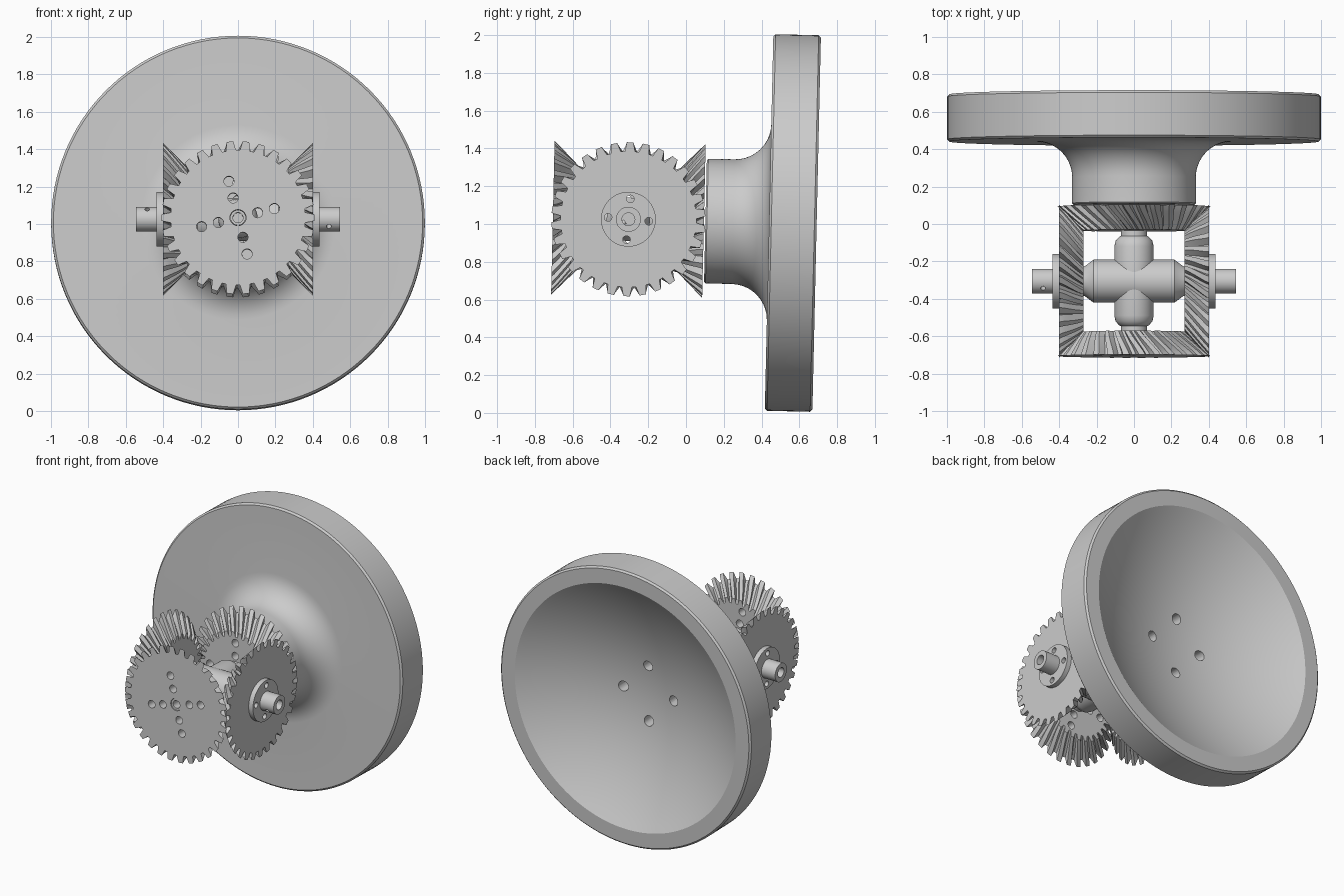
import bpy, bmesh
from math import sin, cos, pi, radians
from mathutils import Vector, Matrix

if "Cube" in bpy.data.objects:
    bpy.data.objects.remove(bpy.data.objects["Cube"], do_unlink=True)

grey = bpy.data.materials.new("plain grey")
grey.use_nodes = True
COLOUR = (0.6, 0.6, 0.6, 1)
grey.diffuse_color = COLOUR
grey.node_tree.nodes["Principled BSDF"].inputs["Base Color"].default_value = COLOUR

# The whole assembly leans slightly about the gear centre
FRAME = Matrix.Translation((0, -0.305, 1.025)) @ Matrix.Rotation(radians(-1.3), 4, 'X')
FRONT, BACK, LEFT, RIGHT = (Vector(d) for d in ((0, -1, 0), (0, 1, 0), (1, 0, 0), (-1, 0, 0)))
TEETH = 30


def to_object(bm, name):
    bmesh.ops.recalc_face_normals(bm, faces=bm.faces)
    mesh = bpy.data.meshes.new(name)
    bm.to_mesh(mesh)
    bm.free()
    mesh.materials.append(grey)
    obj = bpy.data.objects.new(name, mesh)
    bpy.context.collection.objects.link(obj)
    return obj


def finish(obj, direction):
    """Turn a part built along +z to its direction and shade it."""
    turn = Vector((0, 0, 1)).rotation_difference(direction).to_matrix().to_4x4()
    obj.matrix_world = FRAME @ turn
    bpy.ops.object.select_all(action='DESELECT')
    obj.select_set(True)
    bpy.context.view_layer.objects.active = obj
    bpy.ops.object.shade_smooth_by_angle(angle=radians(30))


def lathe(name, profile, steps=64):
    """Revolve (radius, height) points about z."""
    bm = bmesh.new()
    verts = [bm.verts.new((r, 0, h)) for r, h in profile]
    edges = [bm.edges.new(pair) for pair in zip(verts, verts[1:])]
    bmesh.ops.spin(bm, geom=verts + edges, cent=(0, 0, 0), axis=(0, 0, 1),
                   angle=2 * pi, steps=steps)
    bmesh.ops.remove_doubles(bm, verts=bm.verts, dist=1e-5)
    return to_object(bm, name)


def bore(obj, holes):
    """Cut cylinders given as (start, end, radius)."""
    bm = bmesh.new()
    for start, end, radius in holes:
        a, b = Vector(start), Vector(end)
        aim = (b - a).to_track_quat('Z', 'Y').to_matrix().to_4x4()
        bmesh.ops.create_cone(bm, cap_ends=True, segments=24, radius1=radius, radius2=radius,
                              depth=(b - a).length,
                              matrix=Matrix.Translation((a + b) / 2) @ aim)
    cutter = to_object(bm, "hole_cutter")
    cutter.hide_render = True
    mod = obj.modifiers.new("holes", 'BOOLEAN')
    mod.operation, mod.object, mod.solver = 'DIFFERENCE', cutter, 'EXACT'
    bpy.context.view_layer.objects.active = obj
    bpy.ops.object.modifier_apply(modifier=mod.name)
    bpy.data.objects.remove(cutter, do_unlink=True)


def hole_ring(ring, radius, low, high, offset=0):
    """Four holes spaced evenly around the axis."""
    spots = [(ring * cos(a), ring * sin(a)) for a in (radians(offset) + k * pi / 2 for k in range(4))]
    return [((x, y, low), (x, y, high), radius) for x, y in spots]


def bevel_gear(name, direction, hand, holes):
    """Spiral bevel gear with its pitch cone at 45 degrees."""
    bm = bmesh.new()
    layers, pitch = 8, 2 * pi / TEETH
    rings = []
    for i in range(layers + 1):
        f = i / layers
        d = 0.27 + 0.13 * f
        tip, root = d + 0.008, d * 0.9
        twist = hand * 0.24 * (1 - f) ** 1.3
        ring = []
        for k in range(TEETH):
            for step, r in ((-0.36, root), (-0.2, tip), (0.2, tip), (0.36, root)):
                a = (k + step) * pitch + twist
                ring.append(bm.verts.new((r * cos(a), r * sin(a), d)))
        rings.append(ring)
    count = len(rings[0])
    for low, high in zip(rings, rings[1:]):
        for j in range(count):
            n = (j + 1) % count
            bm.faces.new((low[j], low[n], high[n], high[j]))
    bm.faces.new(rings[0])
    bm.faces.new(rings[-1])
    gear = to_object(bm, name)
    bore(gear, holes)
    finish(gear, direction)


# Front and back gears with crossed rows of holes
for name, side, offset in (("front_gear", FRONT, 14), ("back_gear", BACK, 0)):
    holes = [((0, 0, 0.2), (0, 0, 0.5), 0.043)]
    for ring in (0.108, 0.2):
        holes += hole_ring(ring, 0.027, 0.2, 0.5, offset)
    bevel_gear(name, side, 1, holes)

# Side gears, each with a flange and a hollow drive shaft
for name, side, pin in (("left", LEFT, (0.6, -0.8)), ("right", RIGHT, (0.8, -0.6))):
    bevel_gear(name + "_gear", side, -1, hole_ring(0.108, 0.02, 0.2, 0.5, -4))
    shaft = lathe(name + "_shaft", [(0, 0.39), (0.145, 0.39), (0.145, 0.434), (0.066, 0.434),
                                    (0.066, 0.543), (0, 0.543)])
    px, py = pin
    bore(shaft, [((0, 0, 0.41), (0, 0, 0.6), 0.034),
                 ((px * 0.02, py * 0.02, 0.485), (px * 0.1, py * 0.1, 0.485), 0.013)]
         + hole_ring(0.108, 0.02, 0.3, 0.5, -4))
    finish(shaft, side)

# Central cross: a thick bar between the sides and a rounded bar front to back
def mirrored_bar(name, half, direction):
    finish(lathe(name, [(r, -h) for r, h in half] + [(r, h) for r, h in reversed(half)]), direction)

mirrored_bar("cross_side_bar", [(0, 0.28), (0.075, 0.28), (0.08, 0.262), (0.115, 0.215)], LEFT)
mirrored_bar("cross_long_bar", [(0, 0.25), (0.05, 0.25), (0.078, 0.237), (0.098, 0.215),
                                (0.105, 0.185)], BACK)

# Hollow pins and collars carrying the front and back gears
for name, side in (("front_pin", FRONT), ("back_pin", BACK)):
    pin = lathe(name, [(0, 0.2), (0.07, 0.2), (0.07, 0.272), (0.041, 0.272),
                       (0.041, 0.395), (0, 0.395)], 48)
    bore(pin, [((0, 0, 0.32), (0, 0, 0.5), 0.027)])
    finish(pin, side)

# Dished wheel with a flared hub
flare = [(0.52 - 0.19 * cos(a), 0.555 + 0.19 * sin(a)) for a in (k * pi / 20 for k in range(11))]
bowl = [(0.88 * k / 20, 0.997 - 0.28 * (1 - (k / 20) ** 2)) for k in range(20, -1, -1)]
wheel = lathe("dished_wheel", [(0, 0.408), (0.322, 0.408), (0.33, 0.416)] + flare
              + [(0.985, 0.745), (0.997, 0.757), (0.997, 0.985), (0.985, 0.997)] + bowl, 128)
bore(wheel, hole_ring(0.2, 0.036, 0.3, 1.1))
finish(wheel, BACK)
